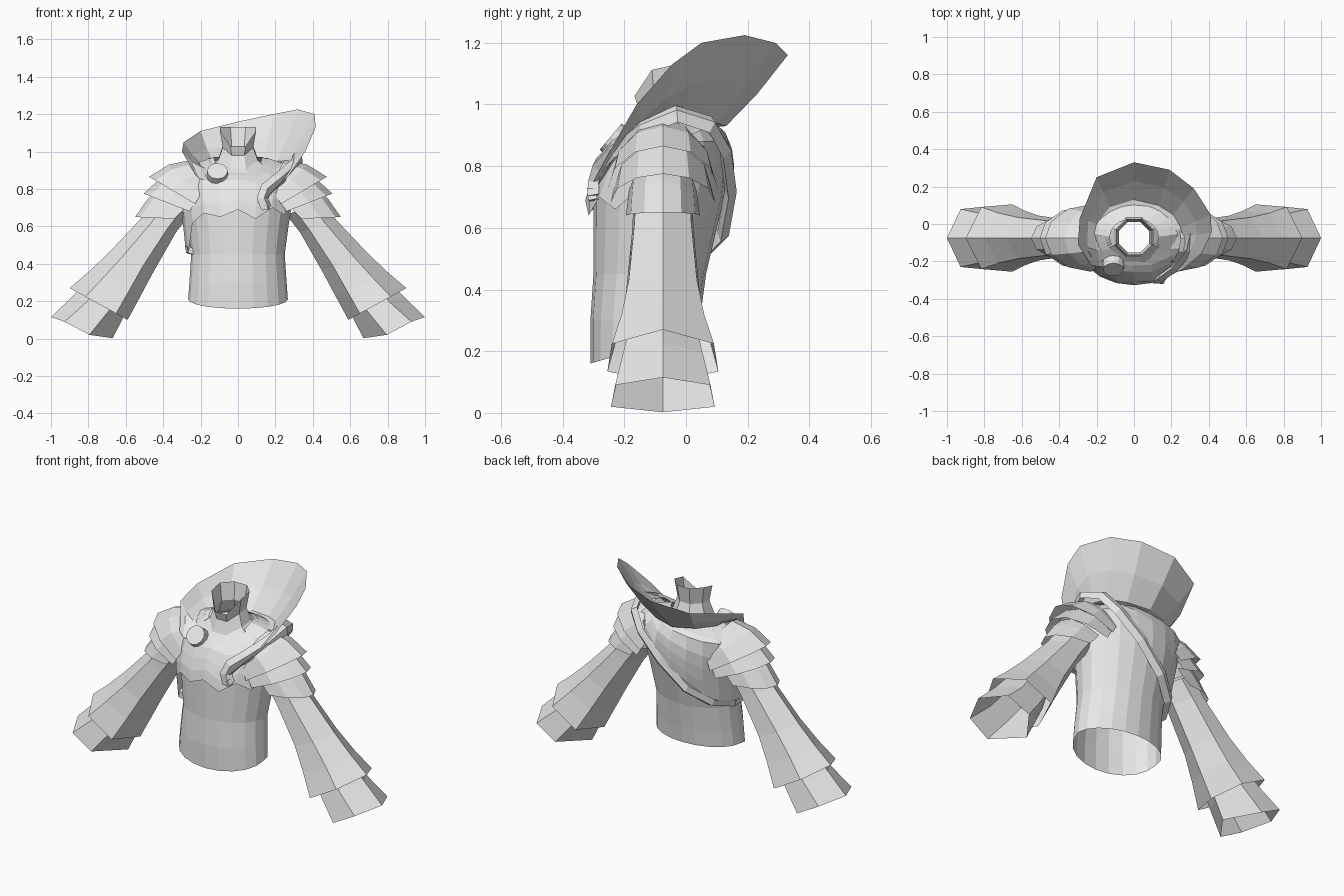
import bpy, bmesh, math
from mathutils import Vector

if "Cube" in bpy.data.objects:
    bpy.data.objects.remove(bpy.data.objects["Cube"])

cloth = bpy.data.materials.new("pale_grey_cloth")
cloth.diffuse_color = (0.8, 0.8, 0.8, 1)
cloth.use_nodes = True
cloth.node_tree.nodes["Principled BSDF"].inputs["Base Color"].default_value = cloth.diffuse_color


def loft(name, rows, closed=True, caps=False, flip=False):
    """Skin a list of equal-length point rows."""
    bm = bmesh.new()
    vs = [[bm.verts.new(p) for p in r] for r in rows]
    n = len(rows[0])
    for a, b in zip(vs, vs[1:]):
        for i in range(n if closed else n - 1):
            j = (i + 1) % n
            bm.faces.new((a[i], a[j], b[j], b[i]))
    if caps:
        bm.faces.new(vs[0])
        bm.faces.new(vs[-1])
    bmesh.ops.recalc_face_normals(bm, faces=bm.faces)
    if flip:
        bmesh.ops.reverse_faces(bm, faces=bm.faces)
    me = bpy.data.meshes.new(name)
    bm.to_mesh(me)
    bm.free()
    me.materials.append(cloth)
    ob = bpy.data.objects.new(name, me)
    bpy.context.collection.objects.link(ob)
    return ob


# Body envelope: height, half width, front y, back y
BODY = [(0.16, .27, -.31, .03), (0.30, .26, -.31, .045), (0.45, .25, -.30, .065),
        (0.60, .27, -.30, .10), (0.70, .285, -.30, .125), (0.80, .30, -.265, .135),
        (0.88, .30, -.225, .13), (0.93, .25, -.195, .10), (0.97, .13, -.165, .03)]


def body(angle, z, off=0.0):
    z = max(BODY[0][0], min(BODY[-1][0], z))
    for lo, hi in zip(BODY, BODY[1:]):
        if z <= hi[0]:
            break
    t = (z - lo[0]) / (hi[0] - lo[0])
    _, w, f, b = [p + (q - p) * t for p, q in zip(lo, hi)]
    c, s = math.cos(angle), math.sin(angle)
    mid = (f + b) / 2
    # the neckline sinks towards the front
    drop = .07 * max(0, -s) * max(0, z - .85) / .12
    return Vector((c * (w + off), mid + s * ((b - f) / 2 + off), z - drop))


# Torso with a hem that dips at the front
N = 20
ANG = [2 * math.pi * i / N for i in range(N)]
hem = [body(a, 0.21 + 0.05 * min(0, math.sin(a))) for a in ANG]
loft("torso", [hem] + [[body(a, z) for a in ANG]
                       for z in (.30, .45, .60, .70, .80, .88, .93, .97)])

# Draped mantle: the lower edge runs diagonally across the back
EDGE = [.88, .90, .92, .86, .77, .69, .62, .55, .50, .47,
        .46, .46, .62, .67, .65, .69, .64, .70, .66, .72]
rows = []
for k in range(6):
    row = []
    for a, e in zip(ANG, EDGE):
        z = 0.965 + (e - 0.965) * k / 5
        row.append(body(a, z, 0.012 + 0.003 * k))
    rows.append(row)
loft("mantle", rows)

# Neck: open flared tube with a dipped front
neck = []
for r, z, dip in ((.17, .92, .07), (.115, .96, .06), (.088, 1.03, .06), (.105, 1.13, .12)):
    neck.append([(r * math.cos(a), -.07 + r * math.sin(a),
                  z - dip * max(0, -math.sin(a)) ** 2)
                 for a in [2 * math.pi * (i + .5) / 8 for i in range(8)]])
loft("neck", neck)

# Large lopsided standing collar, with a floor running in to the neck
RIM = [(-.23, -.22, .88), (-.30, -.11, 1.0), (-.29, .03, 1.05), (-.2, .25, 1.11),
       (0, .33, 1.16), (.19, .29, 1.2), (.32, .19, 1.225), (.41, .05, 1.2),
       (.415, -.045, 1.13), (.36, -.16, 1.0), (.27, -.235, .87), (.15, -.30, .75)]
BASE = [(-.18, -.23, .85), (-.2, -.14, .92), (-.2, .0, .94), (-.13, .09, .94),
        (0, .13, .93), (.13, .1, .94), (.21, .05, .95), (.25, -.02, .95),
        (.26, -.07, .94), (.24, -.13, .92), (.19, -.22, .83), (.13, -.29, .73)]
INNER = [(-.1, -.2, .86), (-.13, -.14, .89), (-.13, -.07, .92), (-.1, 0, .92),
         (0, .03, .92), (.08, .01, .92), (.12, -.04, .92), (.13, -.07, .92),
         (.13, -.1, .90), (.12, -.14, .88), (.11, -.2, .83), (.1, -.27, .74)]
mid = [(Vector(a) + Vector(b)) / 2 - Vector((0, 0, .012)) for a, b in zip(RIM, BASE)]
loft("collar", [INNER, BASE, mid, RIM], closed=False, flip=False)


def tube(name, pts, wide, thick):
    """Sweep a flat four-sided section along a path around the body."""
    pts = [Vector(p) for p in pts]
    rows = []
    for i, p in enumerate(pts):
        d = (pts[min(i + 1, len(pts) - 1)] - pts[max(i - 1, 0)]).normalized()
        out = p - Vector((0, -.08, .72))
        out = (out - d * out.dot(d)).normalized()
        side = d.cross(out)
        rows.append([p + side * wide, p + out * thick, p - side * wide, p - out * thick])
    return loft(name, rows, caps=True)


# Diagonal piping from the chest, over one shoulder, to the opposite hip
tube("diagonal_band",
     [(.15, -.30, .70), (.13, -.30, .75), (.15, -.285, .80), (.22, -.235, .855),
      (.30, -.14, .925), (.325, -.03, .97), (.285, .08, .935), (.21, .128, .85),
      (.07, .145, .72), (-.085, .12, .58), (-.20, .04, .50), (-.26, -.07, .47),
      (-.25, -.17, .47)], .034, .02)
# Pointed tassel at the chest end of the band
tube("band_tip", [(.12, -.29, .74), (.145, -.305, .72), (.15, -.30, .69)], .022, .02)

# Round clasp
bm = bmesh.new()
bmesh.ops.create_cone(bm, cap_ends=True, segments=12, radius1=.058, radius2=.055, depth=.05)
me = bpy.data.meshes.new("clasp")
bm.to_mesh(me)
bm.free()
me.materials.append(cloth)
clasp = bpy.data.objects.new("clasp", me)
clasp.location = (-.11, -.225, .88)
clasp.rotation_euler = (math.radians(50), 0, 0)
bpy.context.collection.objects.link(clasp)

CY = -.075


def arc(tip, end, w):
    """Half-loop over the shoulder, from front end over the tip to back end."""
    pts = []
    for i in range(7):
        a = math.radians(-90 + 30 * i)
        c = math.cos(a)
        pts.append((end[0] + (tip[0] - end[0]) * c, CY + w * math.sin(a),
                    end[1] + (tip[1] - end[1]) * c))
    return pts


def hexring(top, bottom, w, hi, lo, sag=0):
    """Six-sided sleeve section from its top and bottom points."""
    def at(t, s, dz=0):
        return (top[0] + (bottom[0] - top[0]) * t, CY + s * w,
                top[1] + (bottom[1] - top[1]) * t - dz)
    return [at(0, 0), at(hi, .92), at(lo, 1, sag), at(1, 0), at(lo, -1, sag), at(hi, -.92)]


def mirrored(ob):
    m = ob.modifiers.new("mirror", 'MIRROR')
    m.use_axis[0] = True


# Overlapping shoulder plates
PLATES = [
    ("shoulder_cap", [((.25, .955), (.16, .80), .14), ((.37, .93), (.20, .77), .165),
                      ((.475, .865), (.23, .72), .18)]),
    ("shoulder_plate_middle", [((.40, .87), (.22, .74), .155), ((.505, .775), (.26, .68), .17)]),
    ("shoulder_plate_lower", [((.43, .80), (.27, .72), .11), ((.48, .75), (.30, .68), .115),
                              ((.55, .65), (.34, .64), .12)]),
]
for name, arcs in PLATES:
    mirrored(loft(name, [arc(*a) for a in arcs], closed=False))

# Bell sleeve and the cuff beneath it
mirrored(loft("sleeve", [
    hexring((.45, .74), (.26, .66), .095, .3, .75),
    hexring((.525, .635), (.33, .57), .10, .3, .75),
    hexring((.69, .46), (.45, .36), .12, .28, .75),
    hexring((.80, .355), (.52, .23), .145, .27, .78),
    hexring((.90, .27), (.59, .10), .18, .27, .8)]))
mirrored(loft("cuff", [
    hexring((.78, .34), (.56, .22), .11, .27, .75),
    hexring((.88, .23), (.62, .10), .14, .27, .7),
    hexring((1.0, .115), (.67, .002), .168, .22, .62, .025)]))
